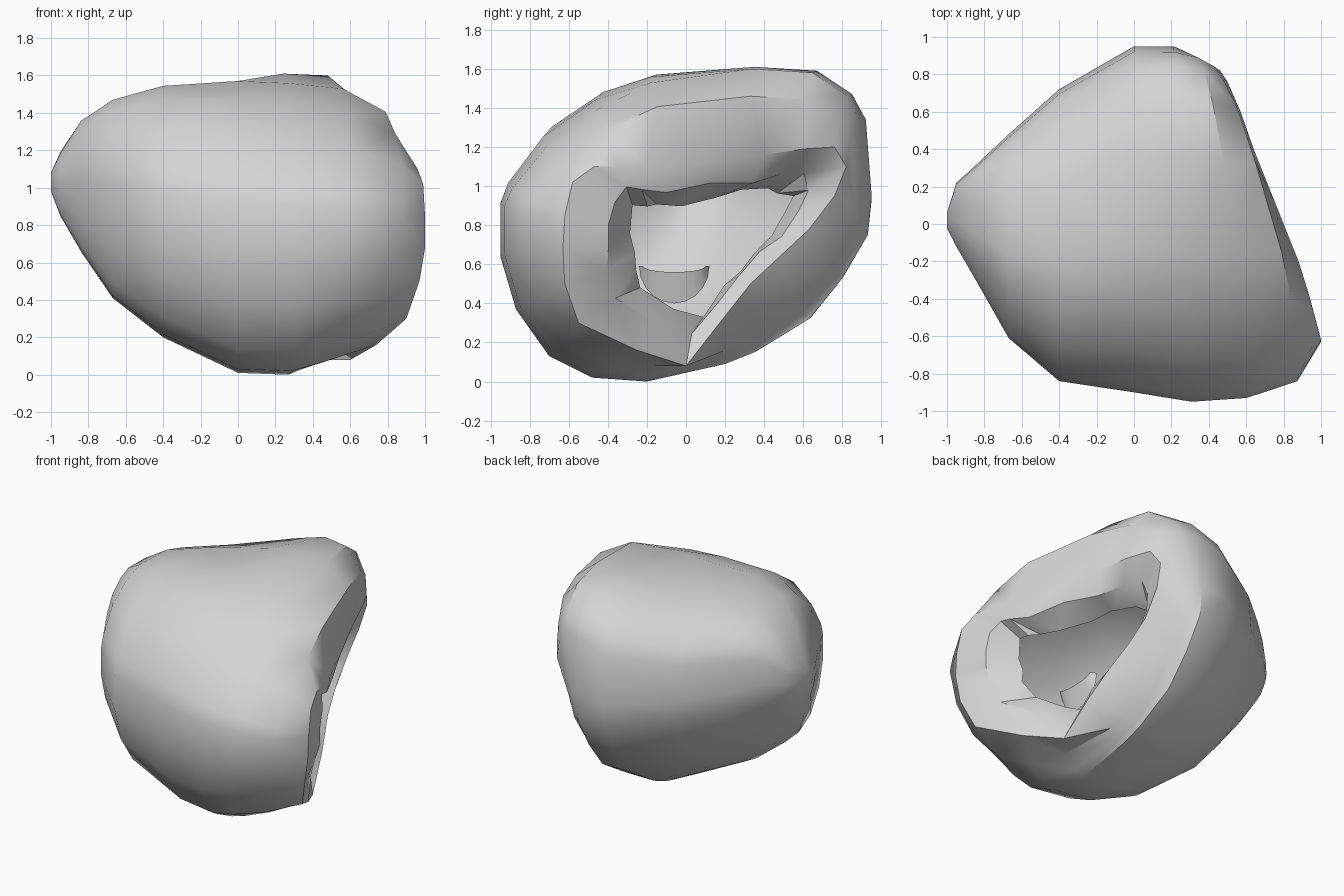
import bpy, bmesh, math, random
from mathutils import Vector

random.seed(4)
cube = bpy.data.objects.get("Cube")
if cube:
    bpy.data.objects.remove(cube, do_unlink=True)

stone = bpy.data.materials.new("pale_grey")
stone.use_nodes = True
GREY = (0.66, 0.66, 0.66, 1)
stone.diffuse_color = GREY
stone.node_tree.nodes["Principled BSDF"].inputs["Base Color"].default_value = GREY


def add_object(name, bm, angle):
    mesh = bpy.data.meshes.new(name)
    bm.to_mesh(mesh)
    bm.free()
    mesh.materials.append(stone)
    obj = bpy.data.objects.new(name, mesh)
    bpy.context.collection.objects.link(obj)
    bpy.ops.object.select_all(action='DESELECT')
    obj.select_set(True)
    bpy.context.view_layer.objects.active = obj
    bpy.ops.object.shade_smooth_by_angle(angle=math.radians(angle))
    return obj


# Lopsided cross-section (y, z), shared by the outer rings of the shell
PROFILE = [(-.95, .93), (-.91, 1.05), (-.73, 1.31), (-.46, 1.49), (-.18, 1.58),
           (.35, 1.61), (.67, 1.59), (.85, 1.47), (.92, 1.34), (.95, .95),
           (.93, .75), (.8, .53), (.63, .32), (.35, .15), (.2, .09),
           (-.2, 0), (-.48, .02), (-.7, .13), (-.87, .37), (-.95, .64)]

# Outer rings from the closed tip:
# x, slant over y, tilt over z, y low, y high, z low, z high,
# shaving of the upper back (positive) or upper front (negative)
RINGS = [
    (-1, 0, 0, -.02, .06, .98, 1.08, 0),
    (-.95, 0, 0, -.12, .22, .85, 1.19, 0),
    (-.84, 0, 0, -.31, .32, .66, 1.37, .2),
    (-.67, 0, 0, -.61, .48, .41, 1.49, .32),
    (-.4, 0, 0, -.84, .72, .2, 1.57, .32),
    (0, 0, 0, -.9, .95, .01, 1.6, .12),
    (.26, .05, 0, -.95, .95, 0, 1.61, -.15),
    (.42, .18, .15, -.93, .92, .03, 1.6, -.3),
    (.59, .32, .25, -.84, .87, .08, 1.46, -.3),
]

# Crest of the mouth, slanted back and overhanging at the top (x, y, z)
CREST = [(1, -.62, .85), (.99, -.58, 1.02), (.96, -.47, 1.1), (.93, -.36, 1.1),
         (.88, -.2, 1.09), (.76, .1, 1.12), (.64, .4, 1.16), (.57, .6, 1.19),
         (.5, .76, 1.2), (.46, .82, 1.1), (.44, .76, .95), (.43, .63, .78),
         (.45, .48, .64), (.49, .33, .5), (.55, .18, .31), (.6, 0, .08),
         (.74, -.25, .16), (.9, -.55, .3), (.97, -.62, .5), (1, -.63, .68)]


def ring_points(x, slant, tilt, y0, y1, z0, z1, shave):
    for py, pz in PROFILE:
        y = y0 + (y1 - y0) * (py + .95) / 1.9
        z = z0 + (z1 - z0) * pz / 1.61
        z -= max(0, shave * y) * max(0, z - .8)
        yield Vector((x - slant * y + tilt * (z - .8), y, z))


def lip_points(scale, depth, rough):
    # Crest shrunk towards the hole and pushed inwards, slightly uneven
    for p in CREST:
        q = Vector((.6, .15, .7)).lerp(Vector(p), scale)
        q.x = p[0] - depth
        yield q + Vector([random.uniform(-rough, rough) for _ in range(3)])


# Hollow shell whose rim curls into the mouth
rows = [ring_points(*ring) for ring in RINGS]
rows += [lip_points(1, 0, 0), lip_points(.72, .06, .015), lip_points(.56, .24, .03)]
bm = bmesh.new()
loops = [[bm.verts.new(p) for p in row] for row in rows]
n = len(PROFILE)
for a, b in zip(loops, loops[1:]):
    for i in range(n):
        j = (i + 1) % n
        bm.faces.new((a[i], a[j], b[j], b[i]))
bm.faces.new(loops[0])
bmesh.ops.recalc_face_normals(bm, faces=bm.faces)
bmesh.ops.triangulate(bm, faces=bm.faces)
add_object("hollow_shell", bm, 35)


# Small crescent flap just inside the mouth
def flap_arc(bm, x, radius, sag):
    angles = [math.pi * k / 10 for k in range(11)]
    return [bm.verts.new((x, -.06 - radius * math.cos(t), .59 - sag * math.sin(t)))
            for t in angles]


bm = bmesh.new()
outer = flap_arc(bm, .42, .18, .19)
inner = flap_arc(bm, .46, .16, .03)
for k in range(10):
    bm.faces.new((outer[k], outer[k + 1], inner[k + 1], inner[k]))
add_object("inner_flap", bm, 30)
